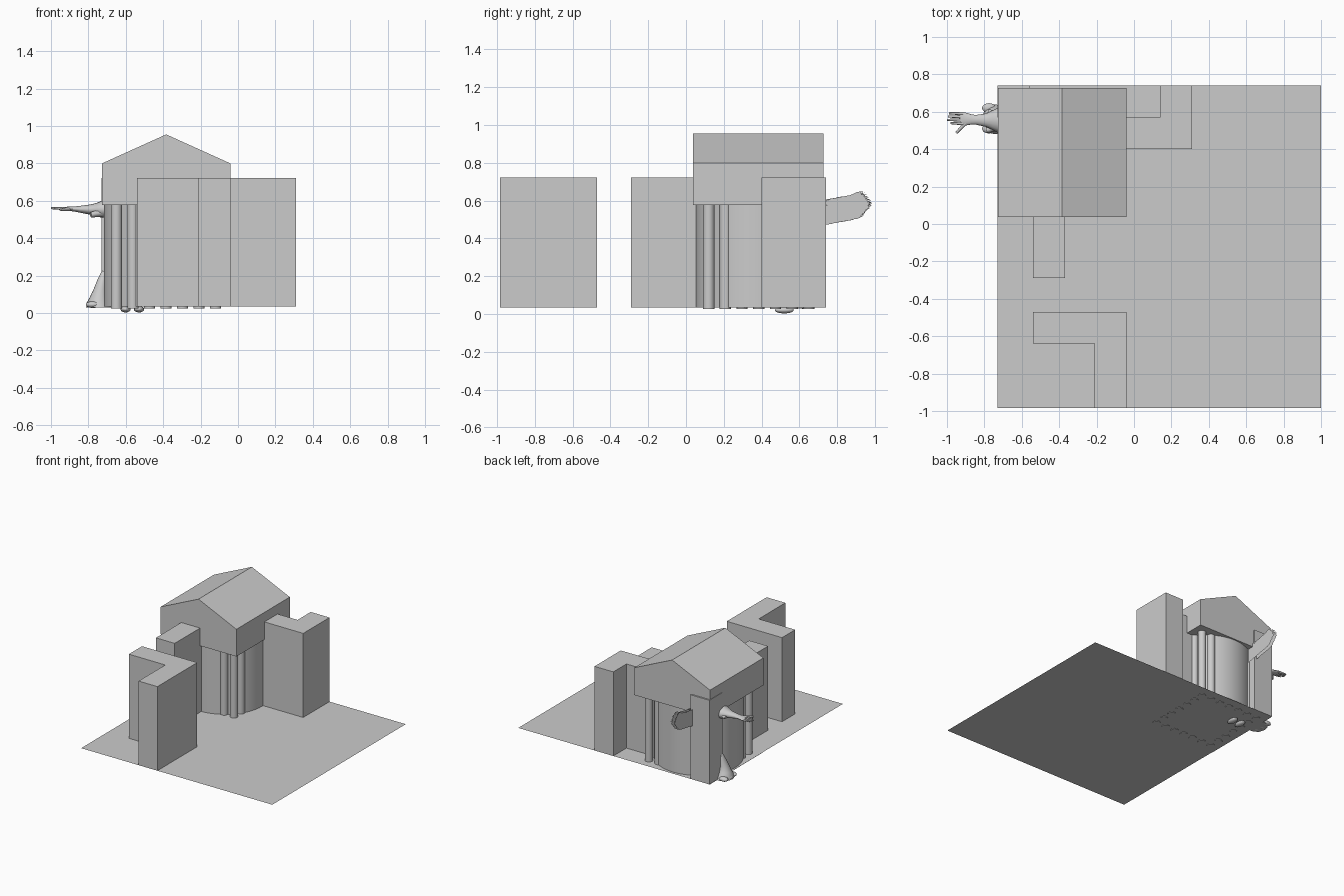
import bpy, bmesh, math, random
from mathutils import Vector

if "Cube" in bpy.data.objects:
    bpy.data.objects.remove(bpy.data.objects["Cube"])

random.seed(4)
G = 0.034          # ground level
CX = CY = 0.385    # temple centre is (-CX, CY)


def finish(name, bm, smooth=None):
    bmesh.ops.recalc_face_normals(bm, faces=bm.faces[:])
    me = bpy.data.meshes.new(name)
    bm.to_mesh(me)
    bm.free()
    ob = bpy.data.objects.new(name, me)
    bpy.context.collection.objects.link(ob)
    if smooth:
        bpy.ops.object.select_all(action='DESELECT')
        bpy.context.view_layer.objects.active = ob
        ob.select_set(True)
        bpy.ops.object.shade_smooth_by_angle(angle=math.radians(smooth))
    return ob


def prism(name, outline, direction):
    """Extrude a closed 3D outline along a direction."""
    bm = bmesh.new()
    face = bm.faces.new([bm.verts.new(p) for p in outline])
    new = bmesh.ops.extrude_face_region(bm, geom=[face])['geom']
    bmesh.ops.translate(bm, vec=direction,
                        verts=[v for v in new if isinstance(v, bmesh.types.BMVert)])
    return finish(name, bm)


def block(name, plan, z0=G, z1=0.722):
    return prism(name, [(x, y, z0) for x, y in plan], (0, 0, z1 - z0))


def plate(name, x0, x1, y0, y1, z):
    bm = bmesh.new()
    bm.faces.new([bm.verts.new(p) for p in
                  ((x0, y0, z), (x1, y0, z), (x1, y1, z), (x0, y1, z))])
    return finish(name, bm)


def drum(name, x, y, r, z0, z1, sides):
    bpy.ops.mesh.primitive_cylinder_add(vertices=sides, radius=r, depth=z1 - z0,
                                        location=(x, y, (z0 + z1) / 2))
    ob = bpy.context.object
    ob.name = name
    bpy.ops.object.shade_smooth_by_angle(angle=math.radians(40))


def loft(name, rings, axis, sides=16):
    """Elliptical rings: (centre x, y, z, half width a, half width b)."""
    bm = bmesh.new()
    loops = []
    for x, y, z, a, b in rings:
        loop = []
        for i in range(sides):
            c, s = math.cos(math.tau * i / sides), math.sin(math.tau * i / sides)
            off = (0, a * c, b * s) if axis == 'X' else (a * c, b * s, 0)
            loop.append(bm.verts.new((x + off[0], y + off[1], z + off[2])))
        loops.append(loop)
    for p, q in zip(loops, loops[1:]):
        for i in range(sides):
            j = (i + 1) % sides
            bm.faces.new((p[i], p[j], q[j], q[i]))
    bm.faces.new(loops[0])
    bm.faces.new(loops[-1])
    return finish(name, bm, 50)


def ball(name, loc, size):
    bpy.ops.mesh.primitive_uv_sphere_add(segments=16, ring_count=10, radius=1, location=loc)
    ob = bpy.context.object
    ob.name = name
    ob.scale = size
    bpy.ops.object.shade_smooth()


def finger(name, start, end, r):
    s, e = Vector(start), Vector(end)
    bpy.ops.mesh.primitive_cone_add(vertices=8, radius1=r, radius2=r * 0.6,
                                    depth=(e - s).length, location=(s + e) / 2)
    ob = bpy.context.object
    ob.name = name
    ob.rotation_mode = 'QUATERNION'
    ob.rotation_quaternion = (e - s).to_track_quat('Z', 'Y')
    bpy.ops.object.shade_smooth_by_angle(angle=math.radians(50))


# Ground and temple floor
plate("ground", -0.73, 1.0, -0.985, 0.74, G)
plate("temple_floor", -0.727, -0.041, 0.04, 0.727, 0.029)

# Temple roof block with gable
prism("temple_roof", [(-0.727, 0.038, 0.577), (-0.041, 0.038, 0.577), (-0.041, 0.038, 0.80),
                      (-0.384, 0.038, 0.955), (-0.727, 0.038, 0.80)], (0, 0.69, 0))

# Round chamber and square ring of columns
drum("round_chamber", -CX, CY, 0.332, G, 0.577, 64)
n, half = 7, 0.265
for i in range(n):
    for j in range(n):
        if i in (0, n - 1) or j in (0, n - 1):
            drum("column", -CX - half + 2 * half * i / (n - 1),
                 CY - half + 2 * half * j / (n - 1), 0.03, 0.025, 0.58, 20)

# Angular wall blocks
block("front_wall", [(-0.54, -0.47), (-0.04, -0.47), (-0.04, -0.985),
                     (-0.21, -0.985), (-0.21, -0.64), (-0.54, -0.64)])
block("right_wall", [(0.31, 0.40), (0.31, 0.74), (0.14, 0.74), (0.14, 0.57),
                     (-0.19, 0.57), (-0.19, 0.40)])
block("left_wall", [(-0.54, -0.29), (-0.37, -0.29), (-0.37, 0.23), (-0.54, 0.23)])
block("corner_wall", [(-0.73, 0.57), (-0.56, 0.57), (-0.56, 0.74), (-0.73, 0.74)])

# Winged figure: robe, head
FX, FY = -0.565, 0.555
loft("robe", [(FX, FY, 0.04, 0.12, 0.09), (FX, FY, 0.25, 0.08, 0.06), (FX, FY, 0.4, 0.055, 0.04),
              (FX, FY, 0.53, 0.075, 0.045), (FX, FY, 0.59, 0.03, 0.03)], 'Z')
ball("head", (FX, FY, 0.65), (0.045, 0.05, 0.06))

# Outstretched arms, hands and feet, mirrored about the figure
for s in (-1, 1):
    def mx(d):
        return FX + s * d
    loft("arm", [(mx(0.05), FY, 0.55, 0.05, 0.045), (mx(0.165), FY, 0.555, 0.066, 0.045),
                 (mx(0.19), 0.555, 0.553, 0.052, 0.036), (mx(0.225), 0.555, 0.553, 0.036, 0.027),
                 (mx(0.28), 0.557, 0.555, 0.026, 0.018), (mx(0.305), 0.559, 0.556, 0.027, 0.014),
                 (mx(0.345), 0.562, 0.558, 0.037, 0.011), (mx(0.365), 0.563, 0.558, 0.033, 0.008)], 'X')
    for k, (y, tip) in enumerate(((0.537, 0.415), (0.555, 0.435), (0.573, 0.43), (0.59, 0.425))):
        finger("finger", (mx(0.35), y, 0.558), (mx(tip), y + 0.002, 0.561), 0.009)
    finger("thumb", (mx(0.335), 0.54, 0.556), (mx(0.385), 0.487, 0.552), 0.011)
    # Sleeve folds
    finger("sleeve_fold", (mx(0.14), 0.53, 0.54), (mx(0.222), 0.50, 0.525), 0.024)
    finger("sleeve_fold", (mx(0.14), 0.58, 0.55), (mx(0.215), 0.60, 0.54), 0.022)
    ball("foot", (FX + s * 0.036, 0.52, 0.02), (0.027, 0.05, 0.017))

# Feathered wings: flat overlapping blades
for x in (-0.577, -0.551):
    bm = bmesh.new()
    for row in range(9):
        for k in range(16):
            t = k / 15
            reach = 0.60 + row * 0.037
            z = 0.468 + 0.115 * t + 0.055 * row / 8
            tip_y = min(reach + 0.09, 0.99 - 0.12 * abs(t - 0.5) ** 1.3) - 0.006 * random.random()
            root = Vector((x, tip_y - 0.085, z - 0.02))
            tip = Vector((x, tip_y, z + 0.004 + 0.008 * t))
            side = Vector((0, -0.1, 0.5)).normalized() * 0.007
            dx = Vector((0.0004 * (row % 3), 0, 0))
            mid = root.lerp(tip, 0.6)
            bm.faces.new([bm.verts.new(p + dx) for p in (root, mid - side, tip, mid + side)])
    finish("wing", bm)

# Small draped figure at the outer wall
loft("draped_hem", [(-0.742, 0.56, 0.03, 0.07, 0.08), (-0.745, 0.56, 0.055, 0.064, 0.07),
                    (-0.742, 0.56, 0.085, 0.05, 0.052), (-0.735, 0.56, 0.13, 0.036, 0.038),
                    (-0.725, 0.57, 0.18, 0.026, 0.03), (-0.715, 0.575, 0.225, 0.014, 0.018)], 'Z')
for a in range(3):
    ball("hem_fold", (-0.775, 0.51 + 0.055 * a, 0.045), (0.038, 0.026, 0.018))
